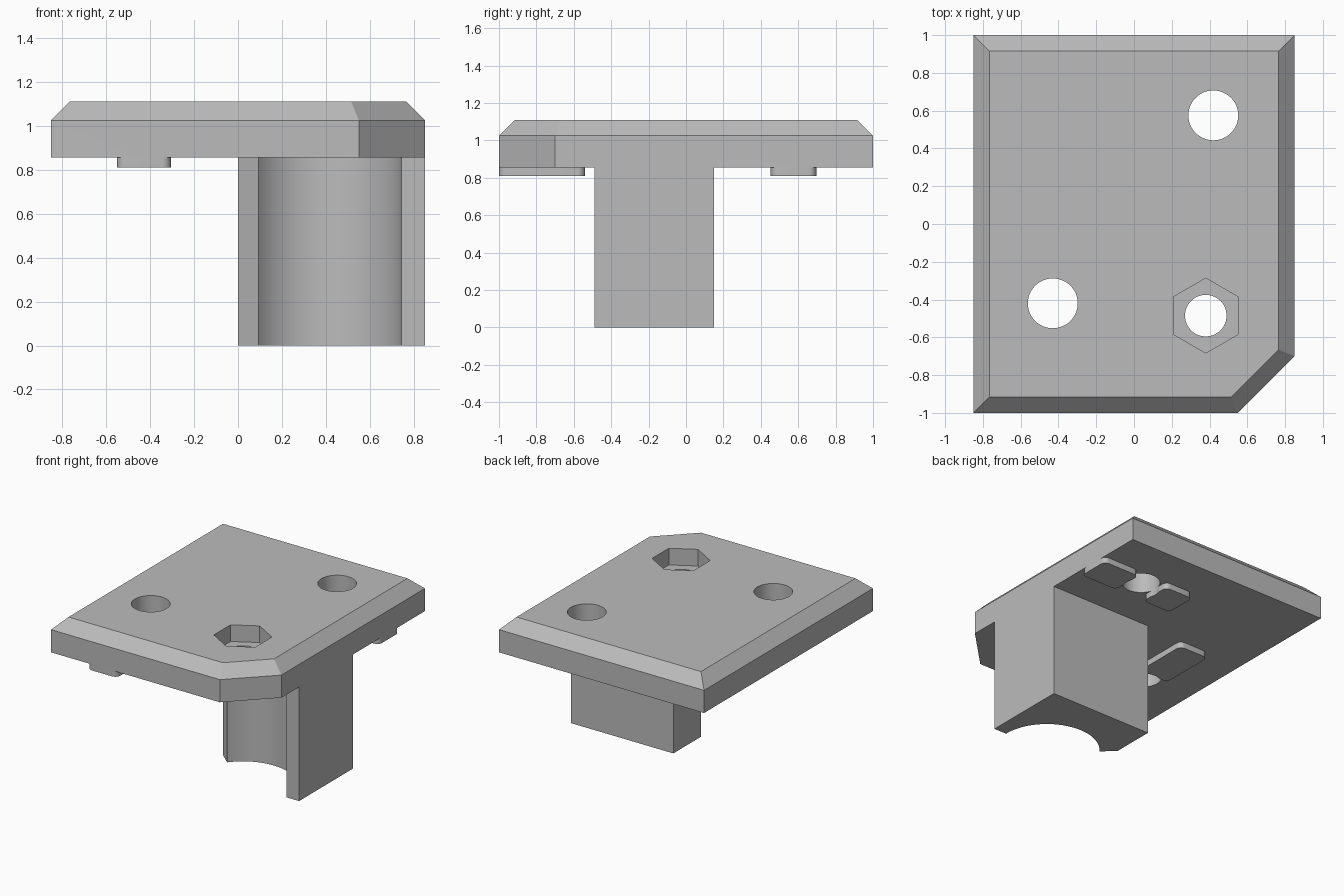
import bpy, bmesh
from math import cos, sin, radians

if "Cube" in bpy.data.objects:
    bpy.data.objects.remove(bpy.data.objects["Cube"])

grey = bpy.data.materials.new("plain grey")
grey.use_nodes = True
grey.diffuse_color = (0.5, 0.5, 0.5, 1)
grey.node_tree.nodes["Principled BSDF"].inputs["Base Color"].default_value = (0.5, 0.5, 0.5, 1)

UNDERSIDE, SHOULDER, TOP = 0.855, 1.025, 1.11


def arc(x, y, r, start, end, steps):
    """Points along a circular arc, angles in degrees."""
    angles = [radians(start + (end - start) * i / steps) for i in range(steps + 1)]
    return [(x + r * cos(a), y + r * sin(a)) for a in angles]


def circle(x, y, r, sides, turn=0):
    return arc(x, y, r, turn, turn + 360, sides)[:-1]


def rounded(x0, x1, y0, y1, r=0.04):
    return (arc(x1 - r, y1 - r, r, 0, 90, 6) + arc(x0 + r, y1 - r, r, 90, 180, 6)
            + arc(x0 + r, y0 + r, r, 180, 270, 6) + arc(x1 - r, y0 + r, r, 270, 360, 6))


def loft(name, *layers):
    """Solid through stacked outlines, each given as (outline, height)."""
    bm = bmesh.new()
    rings = [[bm.verts.new((x, y, z)) for x, y in pts] for pts, z in layers]
    bm.faces.new(rings[0])
    bm.faces.new(rings[-1])
    for low, high in zip(rings, rings[1:]):
        for i in range(len(low)):
            bm.faces.new((low[i - 1], low[i], high[i], high[i - 1]))
    bmesh.ops.recalc_face_normals(bm, faces=bm.faces)
    mesh = bpy.data.meshes.new(name)
    bm.to_mesh(mesh)
    bm.free()
    mesh.materials.append(grey)
    ob = bpy.data.objects.new(name, mesh)
    bpy.context.collection.objects.link(ob)
    return ob


def combine(target, other, operation):
    """Apply a boolean and discard the helper solid."""
    mod = target.modifiers.new(operation, "BOOLEAN")
    mod.operation, mod.object, mod.solver = operation, other, "EXACT"
    bpy.context.view_layer.objects.active = target
    bpy.ops.object.modifier_apply(modifier=mod.name)
    bpy.data.objects.remove(other)


# Plate with one clipped corner and a bevelled top rim
outline = [(-0.85, -1), (0.55, -1), (0.85, -0.7), (0.85, 1), (-0.85, 1)]
inset = [(-0.765, -0.915), (0.515, -0.915), (0.765, -0.665), (0.765, 0.915), (-0.765, 0.915)]
bracket = loft("mounting_bracket", (outline, UNDERSIDE), (outline, SHOULDER), (inset, TOP))

# Post with a round groove in its front
post = [(0, 0.15), (0, -0.18)] + arc(0.38, -0.485, 0.365, 142, 0, 40)
post += [(0.745, -0.49), (0.85, -0.49), (0.85, 0.15)]
combine(bracket, loft("post", (post, 0), (post, UNDERSIDE + 0.05)), "UNION")

# Locating tabs on each side of the two screw holes
tabs = [(-0.55, -0.305, -1, -0.54), (-0.55, -0.305, -0.3, 0.135),
        (0.545, 0.85, 0.453, 0.697), (0.06, 0.295, 0.453, 0.697)]
for box in tabs:
    tab = rounded(*box)
    combine(bracket, loft("tab", (tab, 0.81), (tab, UNDERSIDE + 0.03)), "UNION")

# Screw holes, bolt hole and hexagonal nut pocket
for x, y, r in [(0.42, 0.575, 0.132), (-0.43, -0.42, 0.132), (0.38, -0.485, 0.11)]:
    hole = circle(x, y, r, 48)
    combine(bracket, loft("hole", (hole, 0.7), (hole, 1.3)), "DIFFERENCE")
nut = circle(0.38, -0.485, 0.198, 6, 30)
combine(bracket, loft("nut_pocket", (nut, 0.985), (nut, 1.3)), "DIFFERENCE")

# Smooth the curved walls only
bpy.ops.object.select_all(action="DESELECT")
bracket.select_set(True)
bpy.context.view_layer.objects.active = bracket
bpy.ops.object.shade_smooth_by_angle(angle=radians(25))
